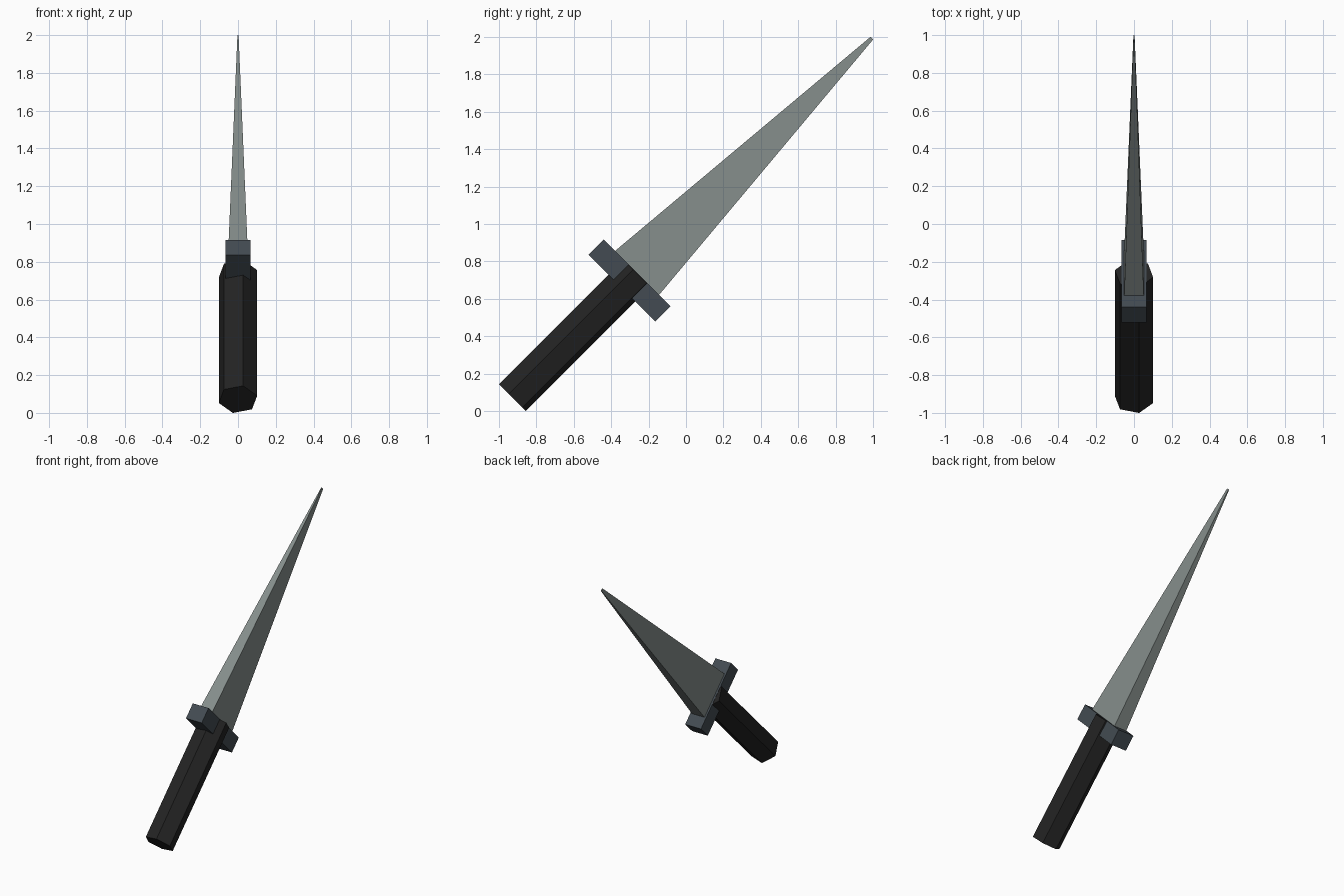
import bpy, bmesh, math
from mathutils import Matrix

if "Cube" in bpy.data.objects:
    bpy.data.objects.remove(bpy.data.objects["Cube"], do_unlink=True)

# The dagger is built upright, then leaned back 45 degrees
LEAN = Matrix.Translation((0, -0.5, 0.5)) @ Matrix.Rotation(math.radians(-45), 4, 'X')


def material(name, rgb):
    m = bpy.data.materials.new(name)
    m.use_nodes = True
    m.diffuse_color = (*rgb, 1)
    bsdf = next(n for n in m.node_tree.nodes if n.type == 'BSDF_PRINCIPLED')
    bsdf.inputs["Base Color"].default_value = (*rgb, 1)
    return m


def rectangle(x, y):
    return [(x, y), (-x, y), (-x, -y), (x, -y)]


def loft(name, mat, low, z0, high, z1):
    """Closed solid between two outlines with the same point count."""
    bm = bmesh.new()
    a = [bm.verts.new((x, y, z0)) for x, y in low]
    b = [bm.verts.new((x, y, z1)) for x, y in high]
    n = len(a)
    bm.faces.new(a[::-1])
    bm.faces.new(b)
    for i in range(n):
        j = (i + 1) % n
        bm.faces.new((a[i], a[j], b[j], b[i]))
    bmesh.ops.recalc_face_normals(bm, faces=bm.faces[:])
    mesh = bpy.data.meshes.new(name)
    bm.to_mesh(mesh)
    bm.free()
    mesh.materials.append(mat)
    obj = bpy.data.objects.new(name, mesh)
    obj.matrix_world = LEAN
    bpy.context.collection.objects.link(obj)
    return obj


steel = material("grey steel", (0.235, 0.27, 0.26))
iron = material("dark blue grey iron", (0.056, 0.071, 0.084))
black = material("black grip", (0.017, 0.017, 0.017))

# Hexagonal grip
hexagon = [(0.105 * math.cos(math.radians(a)), 0.105 * math.sin(math.radians(a)))
           for a in range(45, 405, 60)]
loft("handle", black, hexagon, -0.606, hexagon, 0.335)

# Crossguard block
bar = rectangle(0.065, 0.252)
loft("crossguard", iron, bar, 0.223, bar, 0.337)

# Tapered blade with a tiny blunt tip
loft("blade", steel, rectangle(0.052, 0.167), 0.33, rectangle(0.003, 0.01), 2.112)
